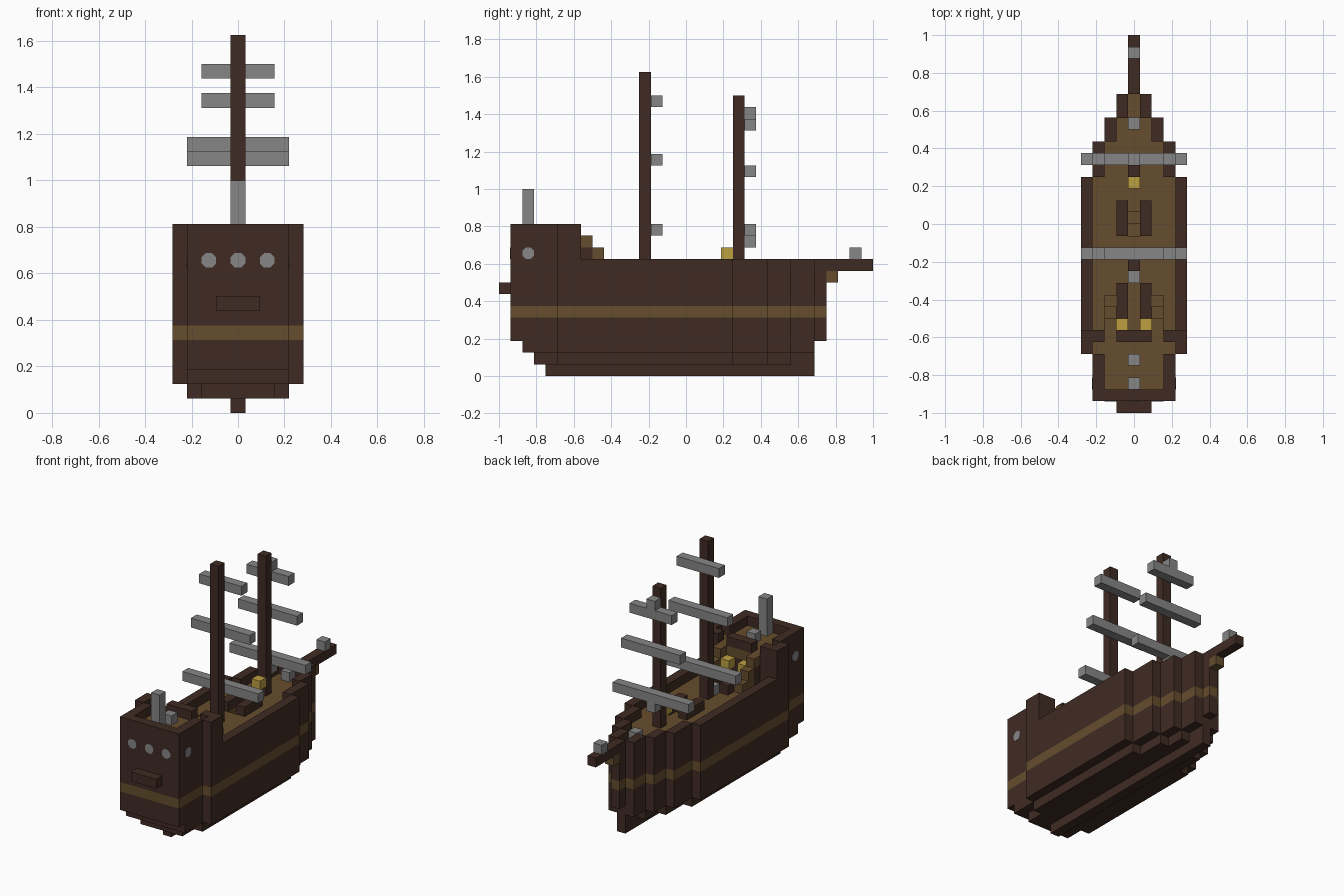
import bpy
import bmesh
from math import cos, sin, pi

U = 1 / 16  # one block

cube = bpy.data.objects.get("Cube")
if cube:
    bpy.data.objects.remove(cube, do_unlink=True)


def material(name, rgb):
    m = bpy.data.materials.new(name)
    m.use_nodes = True
    m.diffuse_color = (*rgb, 1)
    m.node_tree.nodes["Principled BSDF"].inputs["Base Color"].default_value = (*rgb, 1)
    return m


DARK = material("dark_wood", (0.051, 0.024, 0.017))
WOOD = material("plank_wood", (0.13, 0.074, 0.026))
GREY = material("grey", (0.24, 0.24, 0.24))
GOLD = material("gold", (0.51, 0.35, 0.053))


def finish(name, bm, mat):
    bmesh.ops.recalc_face_normals(bm, faces=bm.faces)
    mesh = bpy.data.meshes.new(name)
    bm.to_mesh(mesh)
    bm.free()
    mesh.materials.append(mat)
    ob = bpy.data.objects.new(name, mesh)
    bpy.context.collection.objects.link(ob)
    return ob


def extrude(name, points, offset, mat):
    bm = bmesh.new()
    face = bm.faces.new([bm.verts.new(p) for p in points])
    new = bmesh.ops.extrude_face_region(bm, geom=[face])["geom"]
    bmesh.ops.translate(bm, vec=offset, verts=[v for v in new if isinstance(v, bmesh.types.BMVert)])
    return finish(name, bm, mat)


def block(name, x, y, z, mat):
    """Box over inclusive block ranges; x counts from the middle, y from the stern."""
    lo = ((x[0] - 0.5) * U, y[0] * U - 1, z[0] * U)
    hi = ((x[1] + 0.5) * U, (y[1] + 1) * U - 1, (z[1] + 1) * U)
    pts = [(lo[0], lo[1], lo[2]), (hi[0], lo[1], lo[2]), (hi[0], hi[1], lo[2]), (lo[0], hi[1], lo[2])]
    return extrude(name, pts, (0, 0, hi[2] - lo[2]), mat)


def pair(name, x, y, z, mat):
    block("left_" + name, x, y, z, mat)
    block("right_" + name, (-x[1], -x[0]), y, z, mat)


def layer(name, sections, z0, z1, mat):
    """Stepped plan outline from (first row, last row, half width), extruded up."""
    side = []
    for a, b, h in sections:
        side += [((h + 0.5) * U, a * U - 1), ((h + 0.5) * U, (b + 1) * U - 1)]
    plan = side + [(-x, y) for x, y in reversed(side)]
    extrude(name, [(x, y, z0 * U) for x, y in plan], (0, 0, (z1 - z0 + 1) * U), mat)


# Hull
MAIN = [(5, 19, 4), (20, 22, 3), (23, 24, 2), (25, 26, 1)]
FULL = [(1, 4, 3)] + MAIN + [(27, 27, 0)]
block("keel", (0, 0), (4, 26), (0, 0), DARK)
layer("hull_bottom", [(3, 4, 2)] + [(a, b, h - 1) for a, b, h in MAIN], 1, 1, DARK)
layer("hull_bilge", [(2, 4, 3)] + MAIN, 2, 2, DARK)
layer("hull_lower", FULL, 3, 4, DARK)
layer("hull_stripe", FULL, 5, 5, WOOD)
layer("hull_upper", FULL, 6, 7, DARK)

# Bulwarks and deck, with an opening for the hatch
for a, b, h in MAIN:
    pair("bulwark", (h, h), (max(a, 7), b), (8, 9), DARK)
layer("aft_deck", [(7, 14, 3)], 8, 8, WOOD)
layer("fore_deck", [(18, 19, 3), (20, 22, 2), (23, 24, 1), (25, 26, 0)], 8, 8, WOOD)
pair("hatch_deck", (1, 3), (15, 17), (8, 8), WOOD)
block("hatch_floor", (0, 0), (15, 15), (8, 7.1), WOOD)
block("hatch_low_step", (0, 0), (16, 16), (8, 7.5), WOOD)
block("hatch_high_step", (0, 0), (17, 17), (8, 8), WOOD)
pair("hatch_coaming", (1, 1), (15, 17), (9, 9), DARK)

# Stern castle
layer("castle_body", [(1, 4, 3), (5, 6, 4)], 8, 10, DARK)
layer("castle_deck", [(2, 4, 2), (5, 5, 3), (6, 6, 2)], 11, 11, WOOD)
block("castle_stern_wall", (-3, 3), (1, 1), (11, 12), DARK)
pair("castle_side_wall", (3, 3), (2, 4), (11, 12), DARK)
pair("castle_wide_wall", (4, 4), (5, 6), (11, 12), DARK)
pair("castle_corner", (3, 3), (6, 6), (11, 12), DARK)
block("castle_rail", (-1, 1), (6, 6), (12, 12), DARK)
block("stern_ledge", (-1, 1), (0, 0), (7, 7), DARK)

# Castle stairs and the fittings between them
pair("stair_low", (2, 2), (9, 9), (9, 9), WOOD)
pair("stair_middle", (2, 2), (8, 8), (9, 10), WOOD)
pair("stair_support", (2, 2), (7, 7), (9, 10), DARK)
pair("stair_top", (2, 2), (7, 7), (11, 11), WOOD)
pair("aft_coaming", (1, 1), (8, 10), (9, 9), DARK)
pair("lantern", (1, 1), (7, 7), (10, 10), GOLD)

# Windows: thin plates with clipped corners
T = 0.003
ring = [(0.034 * cos(a), 0.034 * sin(a)) for a in [pi / 8 + i * pi / 4 for i in range(8)]]
zc = 10.5 * U
for i in (-1, 0, 1):
    extrude("stern_window", [(i * 2 * U + p, U - 1, zc + q) for p, q in ring], (0, -T, 0), GREY)
for s in (-1, 1):
    extrude("side_window", [(s * 3.5 * U, 2.5 * U - 1 + p, zc + q) for p, q in ring], (s * T, 0, 0), GREY)

# Bow
block("bow_tip", (0, 0), (27, 27), (8, 8), DARK)
block("bowsprit", (0, 0), (27, 31), (9, 9), DARK)
block("figurehead", (0, 0), (28, 28), (8, 8), WOOD)

# Masts and yards: (height, half length)
block("main_mast", (0, 0), (12, 12), (9, 25), DARK)
block("fore_mast", (0, 0), (20, 20), (9, 23), DARK)
for row, yards in ((13, ((12, 4), (18, 3), (23, 2))),
                   (21, ((11, 0), (12, 4), (17, 3), (21, 2), (22, 0)))):
    for z, h in yards:
        block("yard", (-h, h), (row, row), (z, z), GREY)
block("mast_lantern", (0, 0), (19, 19), (10, 10), GOLD)

# Small grey fittings
block("flag_pole", (0, 0), (2, 2), (12, 15), GREY)
for row, z in ((4, 12), (11, 9), (24, 9), (30, 10)):
    block("fitting", (0, 0), (row, row), (z, z), GREY)
